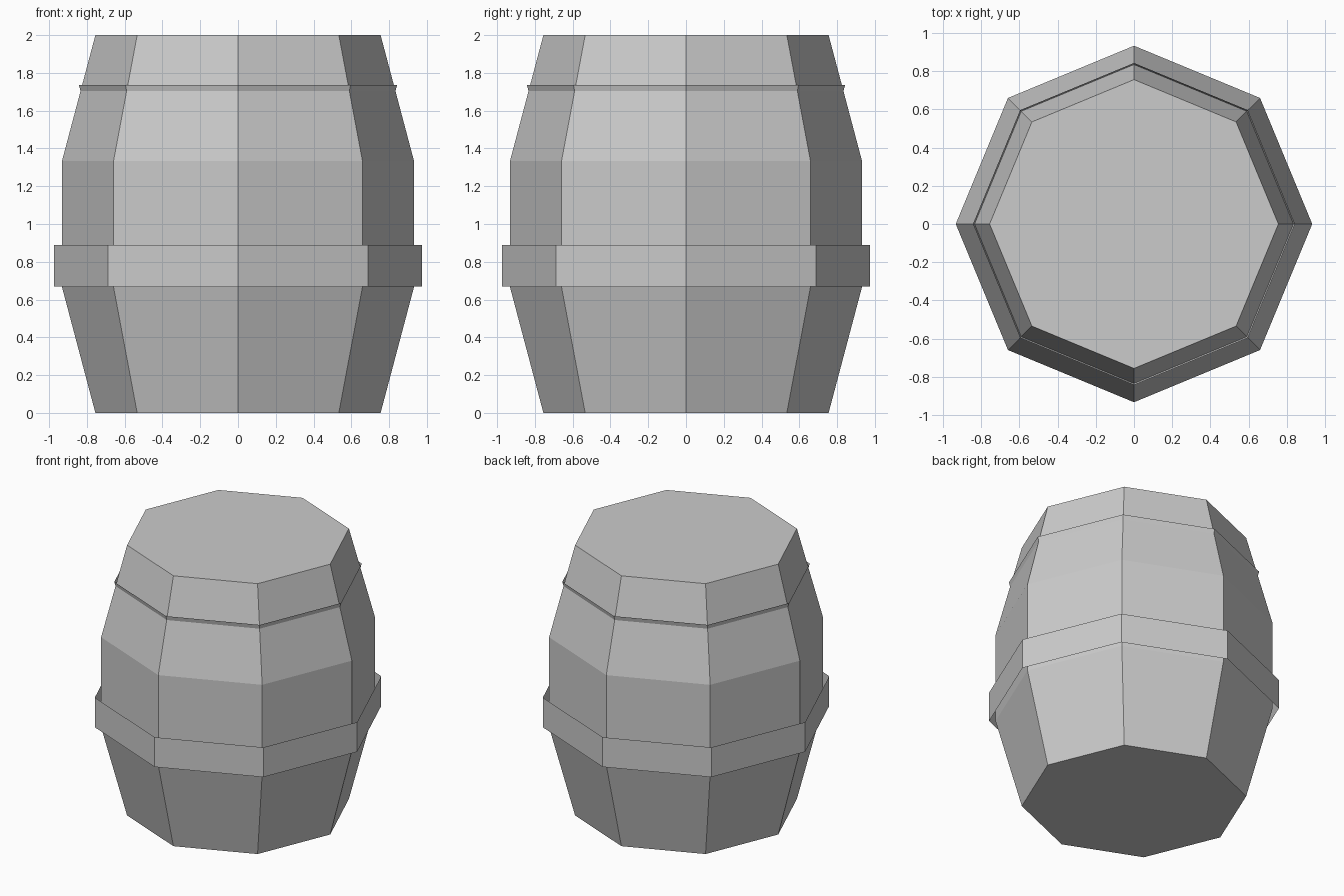
import bpy, bmesh, math

if "Cube" in bpy.data.objects:
    bpy.data.objects.remove(bpy.data.objects["Cube"])

grey = bpy.data.materials.new("plain grey")
grey.diffuse_color = (0.6, 0.6, 0.6, 1)
grey.use_nodes = True
grey.node_tree.nodes["Principled BSDF"].inputs["Base Color"].default_value = grey.diffuse_color


def octagon_shell(name, profile, capped=False):
    """Eight-sided shell through (radius, height) rings, corners on the axes."""
    bm = bmesh.new()
    rings = []
    for r, z in profile:
        rings.append([bm.verts.new((r * math.cos(i * math.pi / 4),
                                    r * math.sin(i * math.pi / 4), z))
                      for i in range(8)])
    for low, high in zip(rings, rings[1:]):
        for i in range(8):
            j = (i + 1) % 8
            bm.faces.new((low[i], low[j], high[j], high[i]))
    if capped:
        bm.faces.new(rings[0][::-1])
        bm.faces.new(rings[-1])
    mesh = bpy.data.meshes.new(name)
    bm.to_mesh(mesh)
    bm.free()
    mesh.materials.append(grey)
    obj = bpy.data.objects.new(name, mesh)
    bpy.context.collection.objects.link(obj)
    return obj


# Closed barrel with a straight middle and tapered ends
octagon_shell("barrel_body",
              [(0.755, 0), (0.932, 0.667), (0.932, 1.333), (0.755, 2)], capped=True)

# Open hoop around the middle
octagon_shell("lower_hoop", [(0.975, 0.67), (0.975, 0.89)])

# Open hoop leaning into the upper taper, only its top lip stands clear
octagon_shell("upper_hoop", [(0.785, 1.515), (0.842, 1.735)])
